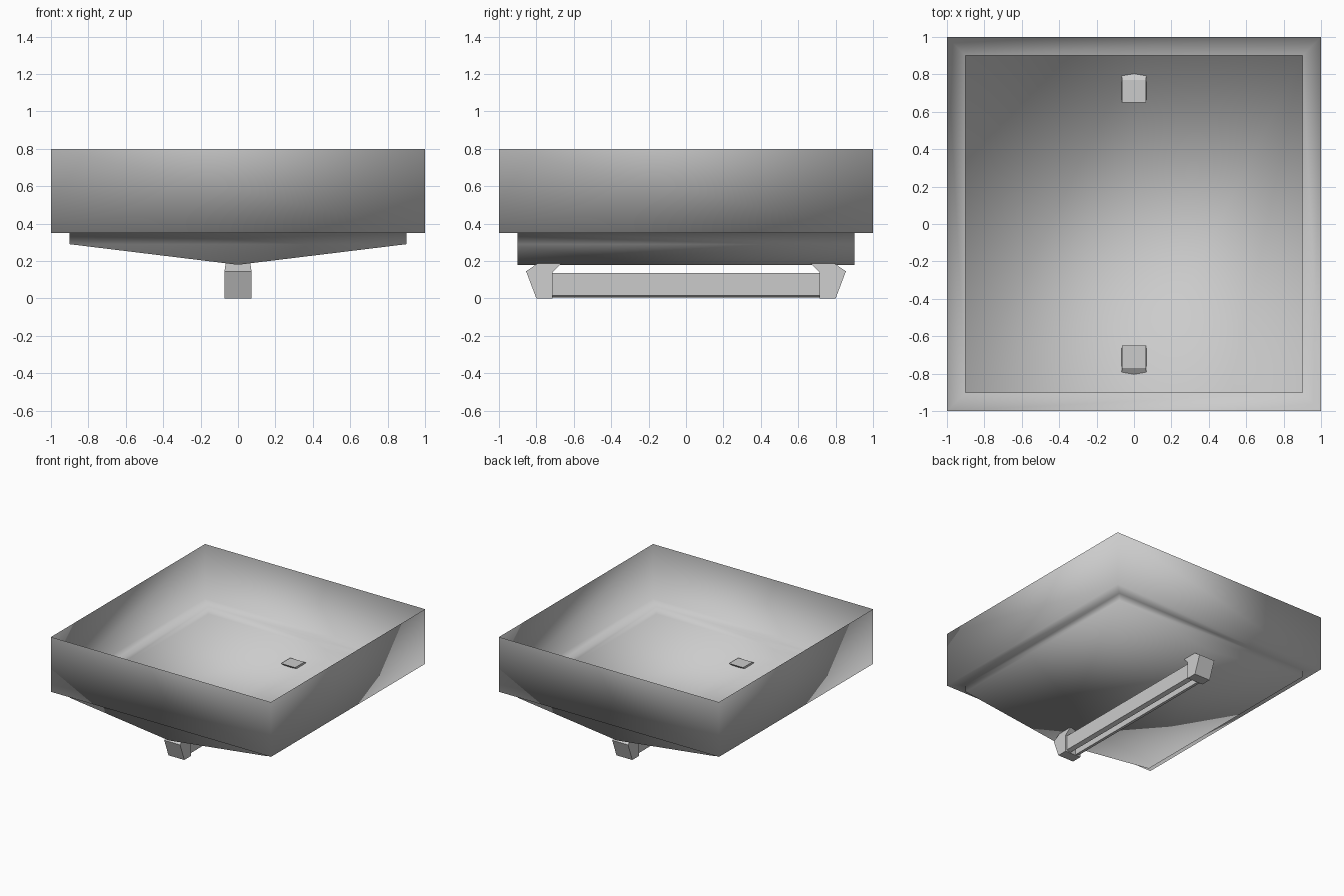
import bpy, bmesh

if "Cube" in bpy.data.objects:
    bpy.data.objects.remove(bpy.data.objects["Cube"])

grey = bpy.data.materials.new("plain grey")
grey.diffuse_color = (0.6, 0.6, 0.6, 1)
grey.use_nodes = True
grey.node_tree.nodes["Principled BSDF"].inputs["Base Color"].default_value = grey.diffuse_color


def make(name, bm, smooth):
    bmesh.ops.recalc_face_normals(bm, faces=bm.faces)
    mesh = bpy.data.meshes.new(name)
    bm.to_mesh(mesh)
    bm.free()
    for p in mesh.polygons:
        p.use_smooth = smooth
    mesh.materials.append(grey)
    ob = bpy.data.objects.new(name, mesh)
    bpy.context.collection.objects.link(ob)
    return ob


# open tray: thin side walls, inset ledge and a shallow V-shaped floor
bm = bmesh.new()


def ring(half, z):
    return [bm.verts.new((sx * half, sy * half, z))
            for sx, sy in ((-1, -1), (1, -1), (1, 1), (-1, 1))]


rim, base, lip, eave = ring(1, 0.8), ring(1, 0.35), ring(0.9, 0.35), ring(0.9, 0.29)
front_keel = bm.verts.new((0, -0.9, 0.18))
back_keel = bm.verts.new((0, 0.9, 0.18))
for i in range(4):
    j = (i + 1) % 4
    for a, b in ((rim, base), (base, lip)):
        bm.faces.new((a[i], a[j], b[j], b[i]))
    drop = [lip[i], lip[j], eave[j]]
    if i == 0:
        drop.append(front_keel)
    if i == 2:
        drop.append(back_keel)
    bm.faces.new(drop + [eave[i]])
bm.faces.new((eave[0], front_keel, back_keel, eave[3]))
bm.faces.new((front_keel, eave[1], eave[2], back_keel))
# the open shell must face outward
bmesh.ops.recalc_face_normals(bm, faces=bm.faces)
make("tray", bm, True)

# end brackets: side profile as (y, z, half width), poking through the floor
bracket = [(0.715, 0, 0.072), (0.80, 0, 0.072), (0.855, 0.145, 0.072),
           (0.77, 0.203, 0.064), (0.65, 0.203, 0.064), (0.715, 0.14, 0.072)]
for name, s in (("front_bracket", -1), ("back_bracket", 1)):
    bm = bmesh.new()
    sides = [[bm.verts.new((d * w, s * y, z)) for y, z, w in bracket] for d in (-1, 1)]
    for side in sides:
        bm.faces.new(side)
    n = len(bracket)
    for i in range(n):
        j = (i + 1) % n
        bm.faces.new((sides[0][i], sides[0][j], sides[1][j], sides[1][i]))
    make(name, bm, False)

# handle bar: channel section, open underneath, running between the brackets
half = [(0.06, 0.135), (0.06, 0.015), (0.025, 0.004), (0.025, 0.10)]
section = half + [(-x, z) for x, z in reversed(half)]
bm = bmesh.new()
ends = [[bm.verts.new((x, y, z)) for x, z in section] for y in (-0.72, 0.72)]
for end in ends:
    bm.faces.new(end)
n = len(section)
for i in range(n):
    j = (i + 1) % n
    bm.faces.new((ends[0][i], ends[0][j], ends[1][j], ends[1][i]))
make("handle_bar", bm, False)
